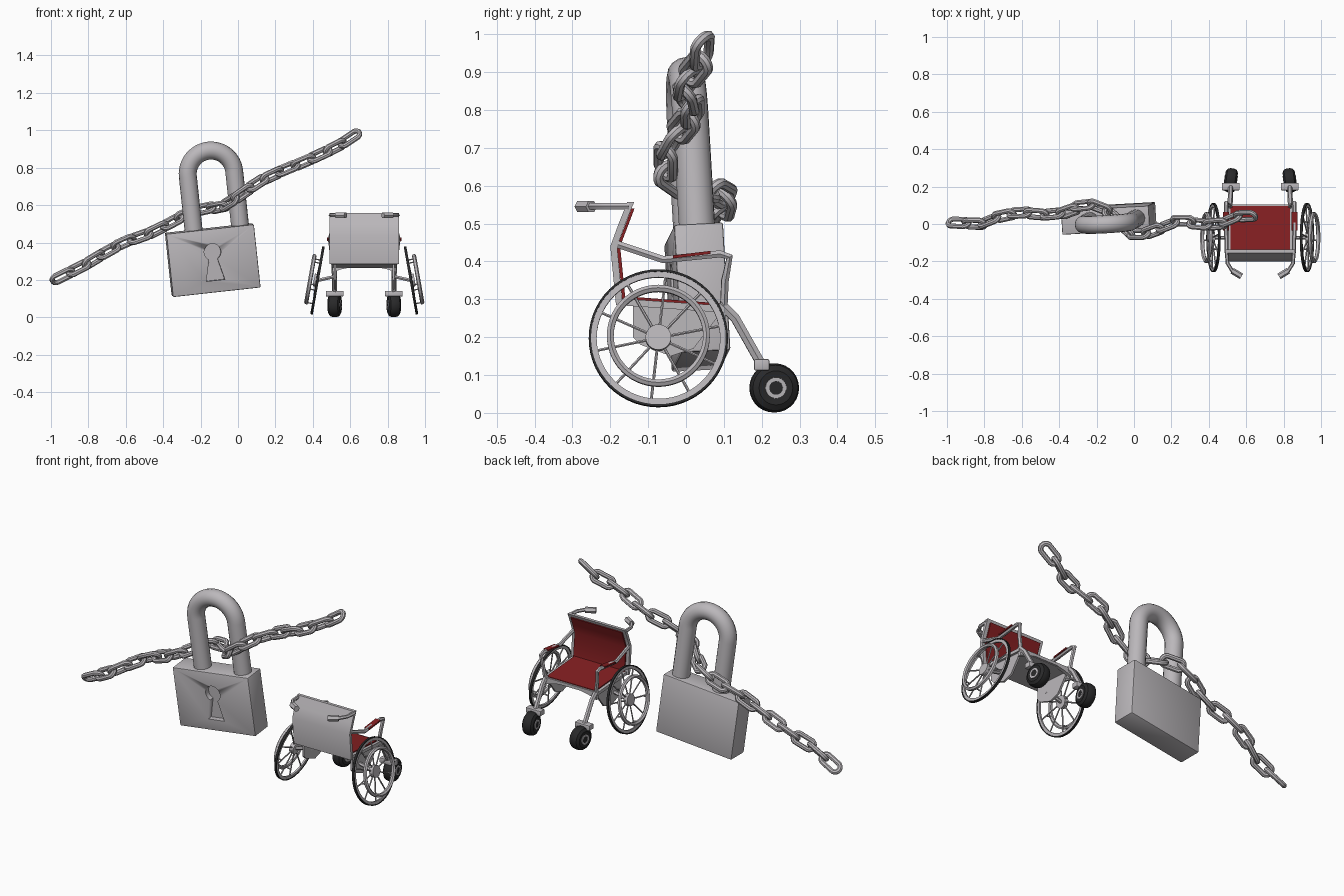
import bpy, bmesh
from math import sin, cos, pi, radians
from mathutils import Vector, Matrix

if "Cube" in bpy.data.objects:
    bpy.data.objects.remove(bpy.data.objects["Cube"], do_unlink=True)


def material(name, rgb):
    m = bpy.data.materials.new(name)
    m.use_nodes = True
    m.diffuse_color = (*rgb, 1)
    m.node_tree.nodes["Principled BSDF"].inputs["Base Color"].default_value = (*rgb, 1)
    return m


GREY = material("grey metal", (0.5, 0.48, 0.5))
RED = material("red fabric", (0.24, 0.014, 0.016))
BLACK = material("black rubber", (0.022, 0.022, 0.023))
CHAIR = Vector((0.675, 0, 0))
ORIGIN = Vector((0, 0, 0))
I = Matrix.Identity(4)


def finish(ob, mat, loc, mirror, smooth=True):
    # Shared set-up: colour, place, mirror and shade
    ob.data.materials.clear()
    ob.data.materials.append(mat)
    ob.location = loc
    if mirror:
        ob.modifiers.new("mirror", "MIRROR").use_mirror_merge = False
    bpy.ops.object.select_all(action="DESELECT")
    ob.select_set(True)
    bpy.context.view_layer.objects.active = ob
    if smooth:
        bpy.ops.object.shade_smooth_by_angle(angle=radians(35))
    return ob


def from_bmesh(name, bm, mat, loc=CHAIR, mirror=False, matrix=I):
    bm.transform(matrix)
    bmesh.ops.recalc_face_normals(bm, faces=bm.faces)
    me = bpy.data.meshes.new(name)
    bm.to_mesh(me)
    bm.free()
    ob = bpy.data.objects.new(name, me)
    bpy.context.collection.objects.link(ob)
    return finish(ob, mat, loc, mirror)


def box(name, centre, size, mat, bevel=0, **kw):
    bm = bmesh.new()
    bmesh.ops.create_cube(bm, size=1, matrix=Matrix.Translation(centre) @ Matrix.Diagonal((*size, 1)))
    if bevel:
        bmesh.ops.bevel(bm, geom=bm.edges[:], offset=bevel, segments=2, affect="EDGES", profile=0.5)
    return from_bmesh(name, bm, mat, **kw)


def prism(name, outline, axis, lo, hi, mat, **kw):
    # Outline is (x, z) for axis y, or (y, z) for axis x
    bm = bmesh.new()
    place = (lambda u, v: (u, lo, v)) if axis == "y" else (lambda u, v: (lo, u, v))
    face = bm.faces.new([bm.verts.new(place(u, v)) for u, v in outline])
    new = bmesh.ops.extrude_face_region(bm, geom=[face])["geom"]
    step = Vector((0, hi - lo, 0)) if axis == "y" else Vector((hi - lo, 0, 0))
    bmesh.ops.translate(bm, verts=[g for g in new if isinstance(g, bmesh.types.BMVert)], vec=step)
    return from_bmesh(name, bm, mat, **kw)


def lathe(name, profile, mat, steps=40, **kw):
    # Closed (x, radius) profile turned about the x axis
    bm = bmesh.new()
    rings = [[bm.verts.new((x, r * cos(2 * pi * k / steps), r * sin(2 * pi * k / steps)))
              for x, r in profile] for k in range(steps)]
    n = len(profile)
    for k in range(steps):
        a, b = rings[k], rings[(k + 1) % steps]
        for j in range(n):
            bm.faces.new((a[j], a[(j + 1) % n], b[(j + 1) % n], b[j]))
    return from_bmesh(name, bm, mat, **kw)


def band(r0, r1, half, x=0):
    return [(x - half, r0), (x + half, r0), (x + half, r1), (x - half, r1)]


def tube(name, paths, radius, mat, closed=False, loc=CHAIR, mirror=False, matrix=I, res=1):
    cu = bpy.data.curves.new(name, "CURVE")
    cu.dimensions, cu.bevel_depth, cu.bevel_resolution, cu.use_fill_caps = "3D", radius, res, True
    for path in paths:
        sp = cu.splines.new("POLY")
        sp.points.add(len(path) - 1)
        for p, co in zip(sp.points, path):
            p.co = (*(matrix @ Vector(co)), 1)
        sp.use_cyclic_u = closed
    ob = bpy.data.objects.new(name, cu)
    bpy.context.collection.objects.link(ob)
    bpy.ops.object.select_all(action="DESELECT")
    ob.select_set(True)
    bpy.context.view_layer.objects.active = ob
    bpy.ops.object.convert(target="MESH")
    return finish(bpy.context.view_layer.objects.active, mat, loc, mirror)


# ---- Padlock: tilted block with a cut keyhole, and a round shackle ----
lock = (Matrix.Translation((-0.135, 0.03, 0.306)) @ Matrix.Rotation(radians(3.5), 4, "Z")
        @ Matrix.Rotation(radians(3), 4, "X") @ Matrix.Rotation(radians(-6.3), 4, "Y"))
body = box("padlock_body", (0, 0, 0), (0.472, 0.13, 0.34), GREY, bevel=0.006, loc=ORIGIN, matrix=lock)
arc = [radians(-60 + 300 * k / 20) for k in range(21)]
hole = [(0.045 * cos(a), 0.047 + 0.045 * sin(a)) for a in arc] + [(-0.05, -0.106), (0.05, -0.106)]
cutter = prism("keyhole_cutter", hole, "y", -0.1, -0.035, GREY, loc=ORIGIN, matrix=lock)
cut = body.modifiers.new("keyhole", "BOOLEAN")
cut.operation, cut.object, cut.solver = "DIFFERENCE", cutter, "EXACT"
bpy.context.view_layer.objects.active = body
bpy.ops.object.modifier_apply(modifier="keyhole")
bpy.data.objects.remove(cutter, do_unlink=True)

arch = [(0.04 + 0.125 * cos(pi * k / 24), 0, 0.46 + 0.125 * sin(pi * k / 24)) for k in range(25)]
tube("padlock_shackle", [[(0.165, 0, 0.13)] + arch + [(-0.085, 0, 0.13)]], 0.048, GREY,
     loc=ORIGIN, matrix=lock, res=6)

# ---- Chain: oval links laid along a path, each turned a quarter from the last ----
path = [Vector(p) for p in [
    (-1.0, .01, .19), (-.82, .0, .28), (-.72, .04, .34), (-.61, .06, .40), (-.47, .05, .45),
    (-.37, .06, .50), (-.28, .1, .55), (-.18, .09, .58), (-.09, .02, .59), (-.03, -.05, .625),
    (.05, -.055, .68), (.12, -.03, .73), (.25, .02, .79), (.35, 0, .83), (.46, 0, .88),
    (.55, .04, .925), (.655, .045, .995)]]
spans = [(b - a).length for a, b in zip(path, path[1:])]


def along(s):
    for a, d, length in zip(path, [b - a for a, b in zip(path, path[1:])], spans):
        if s <= length:
            return a + d * (s / length)
        s -= length
    return path[-1]


total = sum(spans)
count = round((total - 0.14) / 0.094) + 1
links = []
for i in range(count):
    s = 0.07 + i * (total - 0.14) / (count - 1)
    t = (along(s + 0.045) - along(s - 0.045)).normalized()
    side = t.cross(Vector((0, 1, 0))).normalized()
    turn = radians(45 + 90 * i)
    w = side * cos(turn) + t.cross(side) * sin(turn)
    oval = []
    for k in range(16):
        a = 2 * pi * (k + 0.5) / 16
        end = 0.034 if cos(a) > 0 else -0.034
        oval.append(along(s) + t * (end + 0.027 * cos(a)) + w * 0.027 * sin(a))
    links.append(oval)
tube("chain", links, 0.014, GREY, closed=True, loc=ORIGIN, res=2)

# ---- Wheelchair seat and back (faces +y) ----
seat = [(-.185, .285), (.1, .265), (.1, .283), (-.185, .303)]
prism("seat_frame", seat, "x", -0.175, 0.175, GREY)
prism("seat_cushion", [(-.175, .30), (.095, .28), (.095, .289), (-.175, .309)], "x", -0.158, 0.158, RED)
spine = [(-.185, .285), (-.2, .44), (-.178, .5), (-.155, .557)]
back = spine + [(y + 0.018, z) for y, z in reversed(spine)]
prism("backrest_frame", back, "x", -0.185, 0.185, GREY)
fabric = [(-.184, .3), (-.198, .44), (-.177, .495), (-.16, .54)]
prism("backrest_fabric", [(y + 0.016, z) for y, z in fabric] + [(y + 0.024, z) for y, z in reversed(fabric)],
      "x", -0.165, 0.165, RED)
apron = [(-.17, .285), (-.17, .24), (-.13, .255), (-.07, .268), (.07, .268), (.13, .255), (.17, .24), (.17, .285)]
prism("front_apron", apron, "y", 0.085, 0.105, GREY)
skirt = [(-.14, .295), (-.14, .2), (-.12, .18), (-.04, .15), (.02, .17), (.1, .275)]
prism("side_panel", skirt, "x", 0.15, 0.162, GREY, mirror=True)

# ---- Armrests, push handles and front legs ----
tube("armrest_frame", [[(.178, -.18, .445), (.182, -.06, .405), (.182, .09, .42), (.182, .115, .412),
                        (.175, .103, .35), (.165, .1, .285)]], 0.011, GREY, mirror=True)
prism("armrest_pad", [(-.035, .408), (.065, .42), (.065, .428), (-.035, .416)], "x", 0.166, 0.198, RED, mirror=True)
tube("push_handle", [[(.18, -.15, .546), (.175, -.21, .546), (.15, -.25, .546), (.1, -.28, .546)]],
     0.010, GREY, mirror=True)
tube("handle_grip", [[(.15, -.25, .545), (.1, -.28, .545)]], 0.017, GREY, mirror=True)
tube("front_leg", [[(.163, .09, .29), (.16, .13, .25), (.158, .212, .105)]], 0.014, GREY, mirror=True)
box("caster_fork", (.158, .2, .127), (.095, .04, .03), GREY, bevel=0.004, mirror=True)

# ---- Casters ----
spot = Matrix.Translation((.158, .233, .066)) @ Matrix.Rotation(radians(8), 4, "Z")
lathe("caster_tyre", [(-.03, .02), (.03, .02), (.033, .045), (.024, .06), (.01, .065), (-.01, .065),
                      (-.024, .06), (-.033, .045)], BLACK, steps=28, mirror=True, matrix=spot)
lathe("caster_hub_ring", band(.018, .028, .035), GREY, steps=24, mirror=True, matrix=spot)
lathe("caster_hub_cap", band(.0005, .019, .033), BLACK, steps=24, mirror=True, matrix=spot)

# ---- Cambered drive wheels with push rims ----
axle = Matrix.Translation((.25, -.073, .197)) @ Matrix.Rotation(radians(-10), 4, "Y")
lathe("wheel_tyre", band(.178, .184, .007), BLACK, steps=56, mirror=True, matrix=axle)
lathe("wheel_rim", band(.163, .179, .005), GREY, steps=56, mirror=True, matrix=axle)
lathe("push_rim", [(.032, .118), (.044, .118), (.05, .127), (.044, .136), (.032, .136), (.028, .127)],
      GREY, steps=56, mirror=True, matrix=axle)
lathe("wheel_hub", band(.0005, .034, .012, 0.008), GREY, steps=24, mirror=True, matrix=axle)
spokes, struts = [], []
for k in range(10):
    c, s = cos(2 * pi * k / 10 + 0.2), sin(2 * pi * k / 10 + 0.2)
    spokes.append([(0.006, 0.02 * c, 0.02 * s), (0, 0.168 * c, 0.168 * s)])
    if k % 2:
        struts.append([(0, 0.127 * c, 0.127 * s), (0.034, 0.127 * c, 0.127 * s)])
tube("wheel_spokes", spokes, 0.004, GREY, mirror=True, matrix=axle)
tube("push_rim_struts", struts, 0.004, GREY, mirror=True, matrix=axle)
tube("wheel_axle", [[(.15, -.073, .22), (.25, -.073, .197)]], 0.01, GREY, mirror=True)
